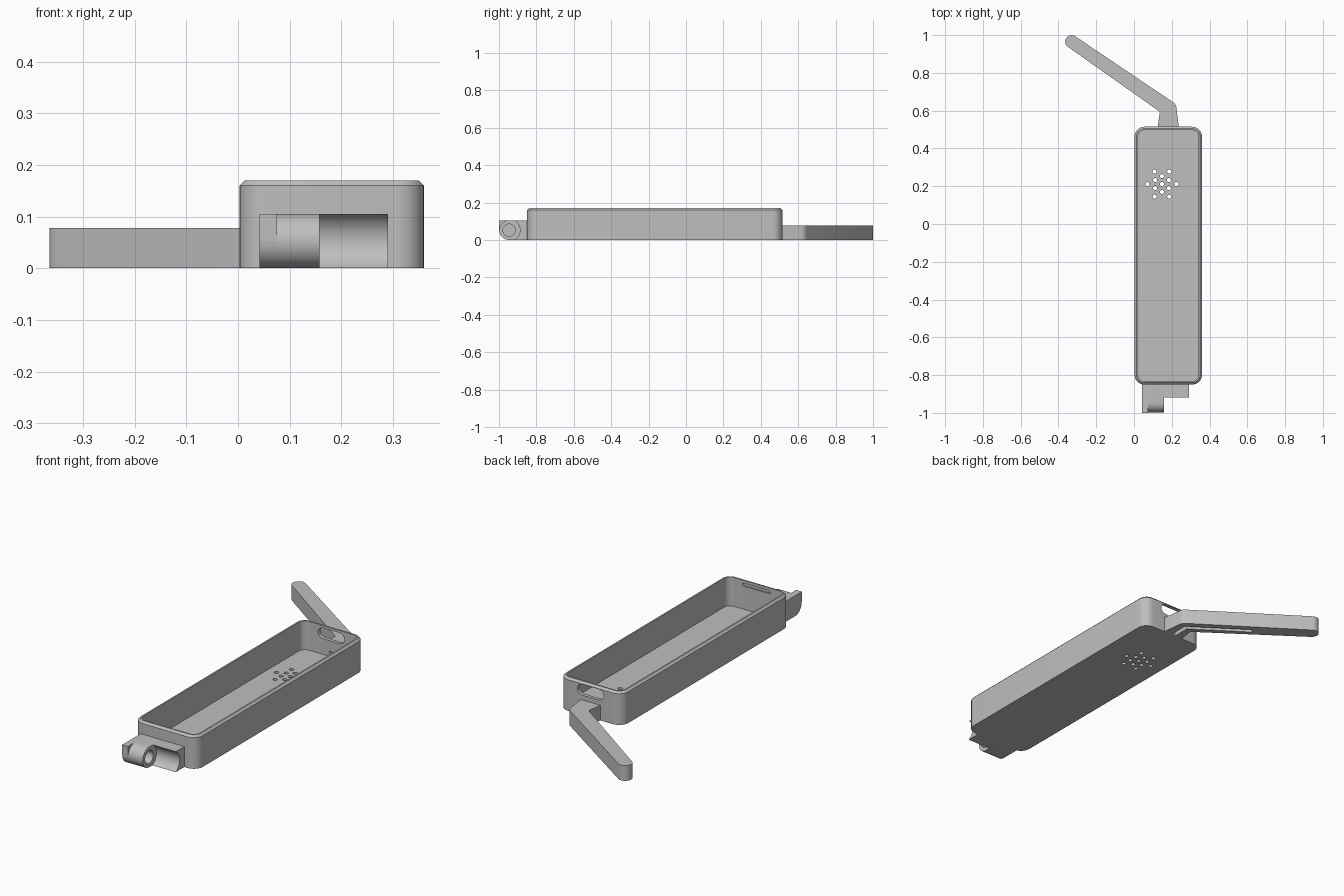
import bpy, bmesh, math
from mathutils import Vector, Matrix

if "Cube" in bpy.data.objects:
    bpy.data.objects.remove(bpy.data.objects["Cube"])

grey = bpy.data.materials.new("plain grey")
grey.diffuse_color = (0.52, 0.52, 0.52, 1)
grey.use_nodes = True
grey.node_tree.nodes["Principled BSDF"].inputs["Base Color"].default_value = grey.diffuse_color


def arc(cx, cy, r, a0, a1, n=8):
    return [(cx + r * math.cos(math.radians(a0 + (a1 - a0) * i / n)),
             cy + r * math.sin(math.radians(a0 + (a1 - a0) * i / n))) for i in range(n + 1)]


def loft(name, rings):
    """Skin a stack of equal-length rings and cap both ends."""
    bm = bmesh.new()
    loops = [[bm.verts.new(p) for p in ring] for ring in rings]
    n = len(loops[0])
    for a, b in zip(loops, loops[1:]):
        for i in range(n):
            j = (i + 1) % n
            bm.faces.new((a[i], a[j], b[j], b[i]))
    bm.faces.new(loops[0][::-1])
    bm.faces.new(loops[-1])
    bmesh.ops.recalc_face_normals(bm, faces=bm.faces)
    me = bpy.data.meshes.new(name)
    bm.to_mesh(me)
    bm.free()
    me.materials.append(grey)
    ob = bpy.data.objects.new(name, me)
    bpy.context.collection.objects.link(ob)
    return ob


def prism(name, pts, lo, hi, axis="z"):
    place = {"x": lambda p, h: (h, p[0], p[1]),
             "y": lambda p, h: (p[0], h, p[1]),
             "z": lambda p, h: (p[0], p[1], h)}[axis]
    return loft(name, [[place(p, h) for p in pts] for h in (lo, hi)])


def cut(ob, cutters):
    for c in cutters:
        c.hide_render = True
        m = ob.modifiers.new("cut", "BOOLEAN")
        m.operation, m.solver, m.object = "DIFFERENCE", "EXACT", c
    dg = bpy.context.evaluated_depsgraph_get()
    me = bpy.data.meshes.new_from_object(ob.evaluated_get(dg))
    ob.modifiers.clear()
    ob.data = me
    for c in cutters:
        bpy.data.objects.remove(c)


def smooth(ob):
    bpy.ops.object.select_all(action="DESELECT")
    ob.select_set(True)
    bpy.context.view_layer.objects.active = ob
    bpy.ops.object.shade_smooth_by_angle(angle=math.radians(30))


# Tray dimensions
X0, X1, Y0, Y1, TOP = 0.003, 0.36, -0.85, 0.515, 0.17
MID = (X0 + X1) / 2


def rounded(inset, z, r=0.052):
    r -= inset
    a, b, c, d = X0 + inset + r, X1 - inset - r, Y0 + inset + r, Y1 - inset - r
    pts = arc(b, d, r, 0, 90) + arc(a, d, r, 90, 180) + arc(a, c, r, 180, 270) + arc(b, c, r, 270, 360)
    return [(x, y, z) for x, y in pts]


# Open tray with a chamfered rim
tray = loft("tray", [rounded(0, 0), rounded(0, TOP - 0.01), rounded(0.01, TOP),
                     rounded(0.018, TOP), rounded(0.018, 0.022)])


def stadium(cx, cz, w, h):
    r = h / 2
    return arc(cx + w / 2 - r, cz, r, -90, 90) + arc(cx - w / 2 + r, cz, r, 90, 270)


# Vent holes: a centre hole and two hexagonal rings
holes = [(0.148, 0.211)]
for k in range(6):
    for r, turn in ((0.042, 30), (0.077, 0)):
        a = math.radians(60 * k + turn)
        holes.append((0.148 + r * math.cos(a), 0.211 + r * math.sin(a)))
cutters = [prism("hole", arc(x, y, 0.011, 0, 337.5, 15), -0.05, 0.06) for x, y in holes]
# Slot in the back wall, latch groove in the front wall, cable hole
cutters.append(prism("slot", stadium(MID, 0.13, 0.15, 0.055), Y1 - 0.06, Y1 + 0.05, "y"))
cutters.append(prism("groove", stadium(MID, 0.148, 0.16, 0.016), Y0 + 0.009, Y0 + 0.05, "y"))
cutters.append(prism("cable", arc(0.18, 0.04, 0.01, 0, 330, 11), Y1 - 0.05, Y1 + 0.05, "y"))
cut(tray, cutters)
smooth(tray)

# Hinge half: rounded barrel, square-topped end plate and cradle
HY, HZ, HR = -0.946, 0.0525, 0.0525
barrel = prism("hinge_barrel", [(Y0 + 0.005, 2 * HZ)] + arc(HY, HZ, HR, 90, 270, 16) + [(Y0 + 0.005, 0)],
               0.075, 0.158, "x")
cut(barrel, [prism("pin", arc(HY, HZ, 0.033, 0, 348.75, 31), 0.08, 0.2, "x")])
smooth(barrel)

plate = prism("hinge_end_plate", [(Y0 + 0.005, 2 * HZ), (-1, 2 * HZ), (-1, HZ)]
              + arc(HY, HZ, 0.0525, 180, 270, 8) + [(Y0 + 0.005, 0)], 0.042, 0.075, "x")
smooth(plate)

cradle = prism("hinge_cradle", [(Y0 + 0.005, 0)] + arc(HY, HZ, 0.0588, -63.2, 63.2, 16)
               + [(Y0 + 0.005, 2 * HZ)], 0.158, 0.29, "x")
smooth(cradle)

# Bent arm with a rounded tip and a rounded elbow
tip = arc(-0.331, 0.966, 0.034, 56, 236, 10)
elbow = arc(0.186, 0.612, 0.039, 5, 56, 5)
arm = prism("arm", [(0.237, Y1 - 0.004)] + elbow + tip + [(0.137, 0.594), (0.125, Y1 - 0.004)], 0, 0.078)
# Cable channel under the arm
p0, p1, p2 = Vector((0.18, 0.5)), Vector((0.18, 0.612)), Vector((-0.09, 0.796))
n = Vector((0.184, 0.27)).normalized() * 0.011
side = Vector((0.011, 0))
cut(arm, [prism("channel", [p0 + side, p1 + side, p1 + n, p2 + n, p2 - n,
                            p1 - side - Vector((0, 0.006)), p0 - side], -0.05, 0.045)])
smooth(arm)
